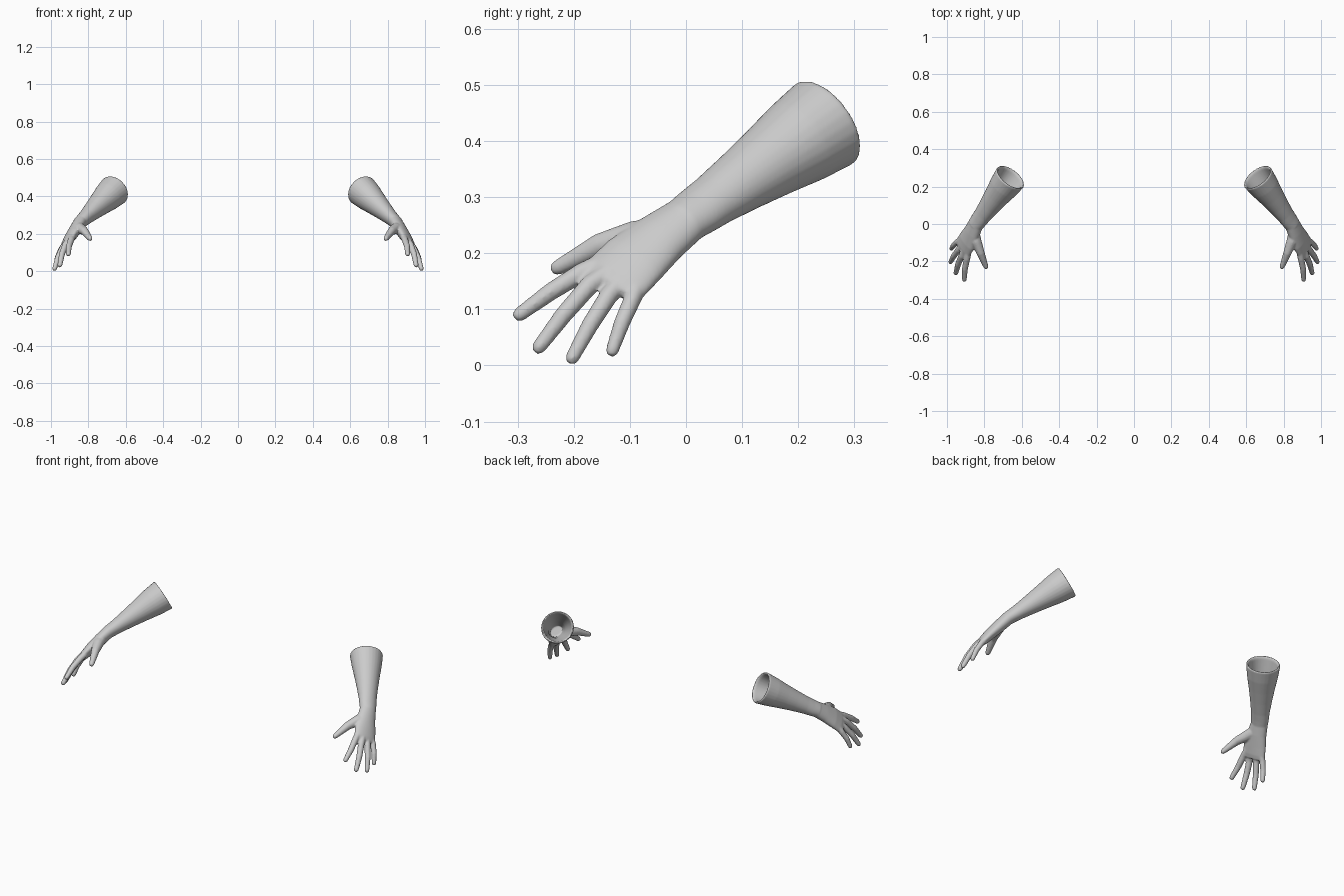
import bpy, bmesh, math
from mathutils import Vector as V

if "Cube" in bpy.data.objects:
    bpy.data.objects.remove(bpy.data.objects["Cube"])

ACROSS = V((.44, .79, -.44))      # index side to little-finger side
BACK = V((.87, -.23, .45))        # out of the back of the hand
bm = bmesh.new()


def loft(sections, tangent=None, n=20, up=ACROSS):
    """Closed skin through elliptical sections (centre, half width, half thickness)."""
    pts = [V(s[0]) for s in sections]
    rings = []
    for i, (c, a, b) in enumerate(sections):
        t = tangent or (pts[min(i + 1, len(pts) - 1)] - pts[max(i - 1, 0)])
        t = t.normalized()
        u = (up - t * up.dot(t)).normalized()
        w = t.cross(u)
        rings.append([bm.verts.new(pts[i] + u * a * math.cos(k * math.tau / n)
                                   + w * b * math.sin(k * math.tau / n)) for k in range(n)])
    for r, s in zip(rings, rings[1:]):
        for k in range(n):
            bm.faces.new((r[k], r[(k + 1) % n], s[(k + 1) % n], s[k]))
    bm.faces.new(rings[0])
    bm.faces.new(rings[-1])


def digit(points, radii):
    """Finger through a few joints with a rounded tip."""
    p = [V(q) for q in points]
    d = (p[-1] - p[-2]).normalized()
    r = radii[-1]
    s = [(q, a, a) for q, a in zip(p, radii)]
    s += [(p[-1] + d * r * .6, r * .85, r * .85), (p[-1] + d * r, r * .5, r * .5)]
    loft(s, n=12)


# hollow forearm: inside wall, rim, outside wall
elbow, wrist = V((.66, .25, .433)), V((.845, 0, .26))
axis = (wrist - elbow).normalized()
profile = [(.80, .036, .027), (.5, .047, .044), (.2, .066, .062), (.03, .075, .073), (0, .080, .078),
           (-.005, .085, .082), (.01, .089, .086), (.2, .081, .078), (.4, .069, .065),
           (.6, .059, .053), (.8, .051, .042), (.92, .049, .037), (1.03, .045, .034)]
loft([(elbow.lerp(wrist, f), a, b) for f, a, b in profile], axis, 28)

# wrist and palm
loft([((.825, .027, .278), .046, .034), ((.845, 0, .26), .046, .034),
      ((.866, -.045, .227), .054, .033), ((.892, -.092, .188), .064, .029),
      ((.910, -.122, .158), .066, .024), ((.920, -.138, .141), .063, .018)], n=28)

# four fingers: base, tip, base radius
fingers = [((.893, -.185, .166), (.907, -.295, .092), .0175),
           ((.922, -.172, .143), (.952, -.261, .034), .0175),
           ((.938, -.138, .124), (.980, -.202, .015), .017),
           ((.945, -.096, .117), (.976, -.131, .028), .016)]
for base, tip, r in fingers:
    base, tip = V(base), V(tip)
    root = base.lerp(V((.868, -.05, .225)), .45)
    mid = base.lerp(tip, .5) + BACK * .005
    digit([root, base, mid, tip], [r * 1.1, r, r * .92, r * .75])

# thumb
digit([(.858, -.035, .238), (.843, -.095, .228), (.820, -.155, .213), (.792, -.227, .175)],
      [.030, .029, .022, .014])

bmesh.ops.recalc_face_normals(bm, faces=bm.faces)
me = bpy.data.meshes.new("arms")
bm.to_mesh(me)
bm.free()
arms = bpy.data.objects.new("arms", me)
bpy.context.collection.objects.link(arms)

# fuse the parts into one skin, soften, mirror to the other side
m = arms.modifiers.new("fuse", 'REMESH')
m.mode, m.voxel_size, m.use_smooth_shade = 'VOXEL', .004, True
m = arms.modifiers.new("soften", 'SMOOTH')
m.factor, m.iterations = .5, 6
m = arms.modifiers.new("mirror", 'MIRROR')
m.use_clip = False
m.use_mirror_merge = False
